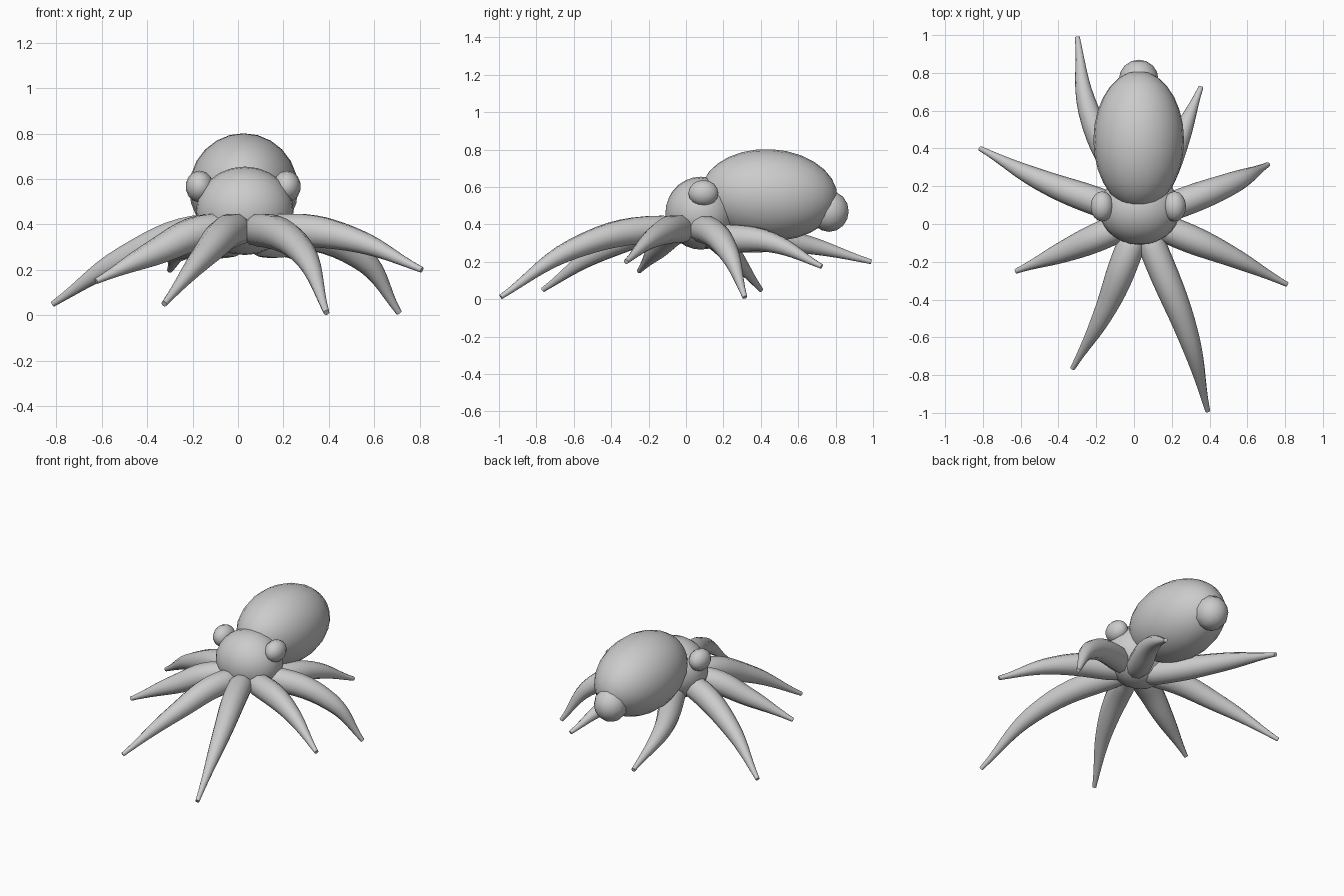
import bpy
import math
from mathutils import Vector

default_cube = bpy.data.objects.get("Cube")
if default_cube:
    bpy.data.objects.remove(default_cube, do_unlink=True)

# Single skin colour
skin = bpy.data.materials.new("plain_grey")
skin.use_nodes = True
grey = (0.6, 0.6, 0.6, 1.0)
skin.diffuse_color = grey
skin.node_tree.nodes["Principled BSDF"].inputs["Base Color"].default_value = grey


def finish(obj, name):
    """Name the active part, colour it and smooth its faces."""
    obj.name = name
    obj.data.name = name
    obj.data.materials.clear()
    obj.data.materials.append(skin)
    bpy.ops.object.shade_smooth_by_angle(angle=math.radians(60))


def ellipsoid(name, center, radii, segments, rings, tilt=0.0):
    """Rounded body part whose poles lie along its long axis."""
    bpy.ops.mesh.primitive_uv_sphere_add(
        segments=segments, ring_count=rings, radius=1, location=center)
    obj = bpy.context.object
    width, length, height = radii
    obj.scale = (width, height, length)
    obj.rotation_euler.x = math.radians(-90 + tilt)
    bpy.ops.object.transform_apply(location=False, rotation=True, scale=True)
    finish(obj, name)


HUB = Vector((0.04, 0.03, 0.35))


def arm(name, middle, tip):
    """Tapered tube that leaves the hub, arches through middle and ends at tip."""
    middle, tip = Vector(middle), Vector(tip)
    outward = middle - HUB
    outward.z = 0
    shoulder = HUB + outward.normalized() * 0.17
    shoulder.z = 0.33 if middle.y > 0.3 else 0.375

    curve = bpy.data.curves.new(name, "CURVE")
    curve.dimensions = "3D"
    curve.bevel_depth = 1.0
    curve.bevel_resolution = 3
    curve.resolution_u = 7
    curve.use_fill_caps = True
    spline = curve.splines.new("BEZIER")
    spline.radius_interpolation = "CARDINAL"
    path = [HUB, shoulder, middle, tip]
    spline.bezier_points.add(len(path) - 1)
    for point, position, radius in zip(
            spline.bezier_points, path, (0.04, 0.075, 0.056, 0.013)):
        point.co = position
        point.radius = radius
        point.handle_left_type = point.handle_right_type = "AUTO"

    obj = bpy.data.objects.new(name, curve)
    bpy.context.collection.objects.link(obj)
    bpy.ops.object.select_all(action="DESELECT")
    obj.select_set(True)
    bpy.context.view_layer.objects.active = obj
    bpy.ops.object.convert(target="MESH")
    finish(bpy.context.object, name)


# Body, head and rear bump
ellipsoid("mantle", (0.025, 0.445, 0.557), (0.24, 0.365, 0.245), 24, 14, -3)
ellipsoid("head", (0.03, 0.08, 0.46), (0.215, 0.19, 0.195), 24, 14)
ellipsoid("rear_bump", (0.025, 0.765, 0.47), (0.105, 0.105, 0.11), 12, 8)

# Eyes on either side of the head
for side, label in ((-1, "right"), (1, "left")):
    ellipsoid(label + "_eye", (0.023 + side * 0.192, 0.093, 0.567),
              (0.062, 0.08, 0.07), 14, 8)

# Eight arms, each given by its middle and tip
arm("back_right_arm", (-0.24, 0.6, 0.3), (-0.3, 0.99, 0.2))
arm("back_left_arm", (0.24, 0.45, 0.305), (0.355, 0.725, 0.175))
arm("rear_right_arm", (-0.5, 0.235, 0.25), (-0.815, 0.4, 0.05))
arm("rear_left_arm", (0.54, 0.225, 0.255), (0.71, 0.315, 0.01))
arm("side_right_arm", (-0.38, -0.15, 0.27), (-0.625, -0.25, 0.15))
arm("side_left_arm", (0.5, -0.165, 0.335), (0.81, -0.32, 0.2))
arm("front_right_arm", (-0.15, -0.45, 0.26), (-0.325, -0.765, 0.05))
arm("front_left_arm", (0.29, -0.6, 0.27), (0.39, -0.99, 0.012))
